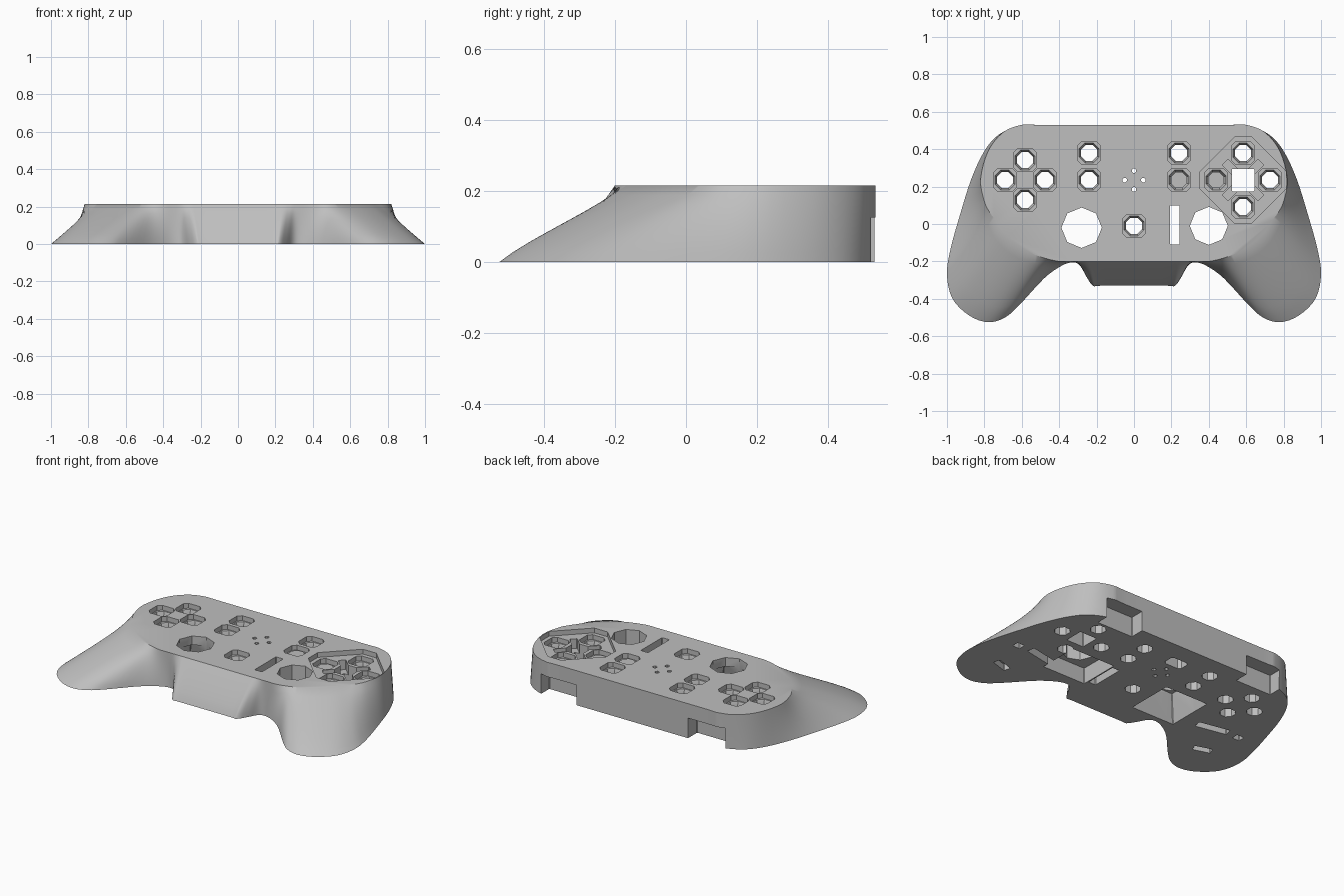
import bpy
import bmesh
import math
from mathutils import Vector

default = bpy.data.objects.get("Cube")
if default:
    bpy.data.objects.remove(default, do_unlink=True)

TOP = 0.215

grey = bpy.data.materials.new("shell grey")
grey.use_nodes = True
COLOUR = (0.52, 0.52, 0.52, 1)
grey.diffuse_color = COLOUR
grey.node_tree.nodes["Principled BSDF"].inputs["Base Color"].default_value = COLOUR

# Half outlines of base and top face, back centre to front centre
BASE = [(0, .53), (.5, .53), (.6, .53), (.72, .48), (.8, .39), (.87, .24), (.93, .05),
        (.98, -.13), (1, -.27), (.97, -.4), (.88, -.49), (.78, -.525), (.69, -.5),
        (.61, -.43), (.48, -.29), (.39, -.225), (.33, -.205), (.29, -.22),
        (.255, -.28), (.22, -.33), (.18, -.33), (0, -.33)]
FACE = [(0, .53), (.5, .53), (.6, .53), (.7, .49), (.78, .39), (.82, .24), (.8, .12),
        (.77, .06), (.74, .02), (.7, -.04), (.65, -.09), (.6, -.125), (.55, -.155),
        (.5, -.175), (.45, -.19), (.4, -.2), (.35, -.2), (.31, -.2),
        (.28, -.2), (.25, -.2), (.2, -.2), (0, -.2)]


def smooth_outline(half, steps=4):
    """Mirror a half outline and round it with a Catmull-Rom spline."""
    pts = [Vector(p) for p in half]
    pts += [Vector((-p.x, p.y)) for p in reversed(pts[1:-1])]
    n = len(pts)
    result = []
    for i in range(n):
        a, b, c, d = (pts[(i + k) % n] for k in (-1, 0, 1, 2))
        for s in range(steps):
            t = s / steps
            result.append(0.5 * (2 * b + (c - a) * t + (2 * a - 5 * b + 4 * c - d) * t ** 2
                                 + (3 * b - a - 3 * c + d) * t ** 3))
    return result


def loft(name, rings):
    """Closed solid through rings of equal point counts."""
    bm = bmesh.new()
    loops = [[bm.verts.new(p) for p in ring] for ring in rings]
    for low, high in zip(loops, loops[1:]):
        for i in range(len(low)):
            j = (i + 1) % len(low)
            bm.faces.new((low[i], low[j], high[j], high[i]))
    bm.faces.new(loops[0])
    bm.faces.new(loops[-1])
    bmesh.ops.recalc_face_normals(bm, faces=bm.faces)
    mesh = bpy.data.meshes.new(name)
    bm.to_mesh(mesh)
    bm.free()
    mesh.materials.append(grey)
    obj = bpy.data.objects.new(name, mesh)
    bpy.context.scene.collection.objects.link(obj)
    return obj


# Lofted body
base, face = smooth_outline(BASE), smooth_outline(FACE)
levels = 8
rings = []
for k in range(levels + 1):
    t = k / levels
    rings.append([(b.x + (f.x - b.x) * t, b.y + (f.y - b.y) * t ** 1.15, TOP * t)
                  for b, f in zip(base, face)])
body = loft("controller_shell", rings)

cutters = []


def cut(x, y, w, h, z0, z1, chamfer=0.004, angle=0, grow=1):
    """Chamfered rectangular cutter; w and h are half sizes, grow scales the top."""
    c = chamfer
    pts = [(w, h - c), (w - c, h), (c - w, h), (-w, h - c),
           (-w, c - h), (c - w, -h), (w - c, -h), (w, c - h)]
    ca, sa = math.cos(angle), math.sin(angle)
    rings = [[(x + (px * ca - py * sa) * s, y + (px * sa + py * ca) * s, z)
              for px, py in pts] for z, s in ((z0, 1), (z1, grow))]
    obj = loft("cutter", rings)
    obj.hide_render = True
    cutters.append(obj)


def octagon(x, y, r, z0, z1, angle=0, grow=1):
    cut(x, y, r, r, z0, z1, r * 0.586, angle, grow)


OVER, UNDER = TOP + 0.05, -0.05
ROW = 0.235
PAD = 0.583
QUARTER = math.pi / 4

# Recessed diamond around the four action buttons, with a cross in its middle
cut(PAD, ROW, .195, .195, TOP - .03, OVER, .065, QUARTER)
for turn in (QUARTER, -QUARTER):
    cut(PAD, ROW, .135, .022, TOP - .09, OVER, angle=turn)
cut(PAD, ROW, .06, .06, UNDER, OVER)

# Button wells with sloped rims and through holes
buttons = [(0, -.01, 0)]
for dx, dy in ((1, 0), (-1, 0), (0, 1), (0, -1)):
    buttons.append((-PAD + dx * .107, ROW + dy * .107, 0))
    buttons.append((PAD + dx * .144, ROW + dy * .144, .03))
for side in (-1, 1):
    buttons += [(side * .24, ROW, 0), (side * .24, .38, 0)]
for x, y, drop in buttons:
    floor = TOP - .03 - drop
    cut(x, y, .061, .061, floor, OVER, .022)
    octagon(x, y, .042, floor - .03, floor + .004, grow=1.3)
    octagon(x, y, .043, UNDER, floor + .01)

# Stick openings with their underside pockets
octagon(-.28, -.02, .1, UNDER, OVER, QUARTER / 2)
octagon(.4, -.01, .094, UNDER, OVER, QUARTER / 2)
cut(-.28, -.02, .15, .15, -.001, .16, grow=.68)
cut(.4, -.01, .15, .13, UNDER, .1)

# Centre slot and small sound holes
cut(.217, -.005, .025, .105, UNDER, OVER)
for dx, dy in ((1, 0), (-1, 0), (0, 1), (0, -1)):
    octagon(dx * .05, ROW + dy * .05, .012, UNDER, OVER)

# Shoulder notches and underside pockets
for side in (-1, 1):
    cut(side * .51, .5, .125, .06, UNDER, .125)
    cut(side * .63, -.06, .1, .025, UNDER, .05, angle=side * .2)
    cut(side * .81, -.05, .025, .022, UNDER, .04)
    cut(side * .74, -.28, .055, .022, UNDER, .04, angle=side * .3)
cut(0, .37, .06, .04, UNDER, .06, .015)

# Carve everything out, then keep only the finished shell
for cutter in cutters:
    mod = body.modifiers.new("carve", "BOOLEAN")
    mod.operation = "DIFFERENCE"
    mod.solver = "EXACT"
    mod.object = cutter
bpy.context.view_layer.update()
graph = bpy.context.evaluated_depsgraph_get()
carved = bpy.data.meshes.new_from_object(body.evaluated_get(graph))
body.modifiers.clear()
body.data = carved
for cutter in cutters:
    bpy.data.objects.remove(cutter, do_unlink=True)

bpy.ops.object.select_all(action="DESELECT")
body.select_set(True)
bpy.context.view_layer.objects.active = body
bpy.ops.object.shade_smooth_by_angle(angle=math.radians(30))
